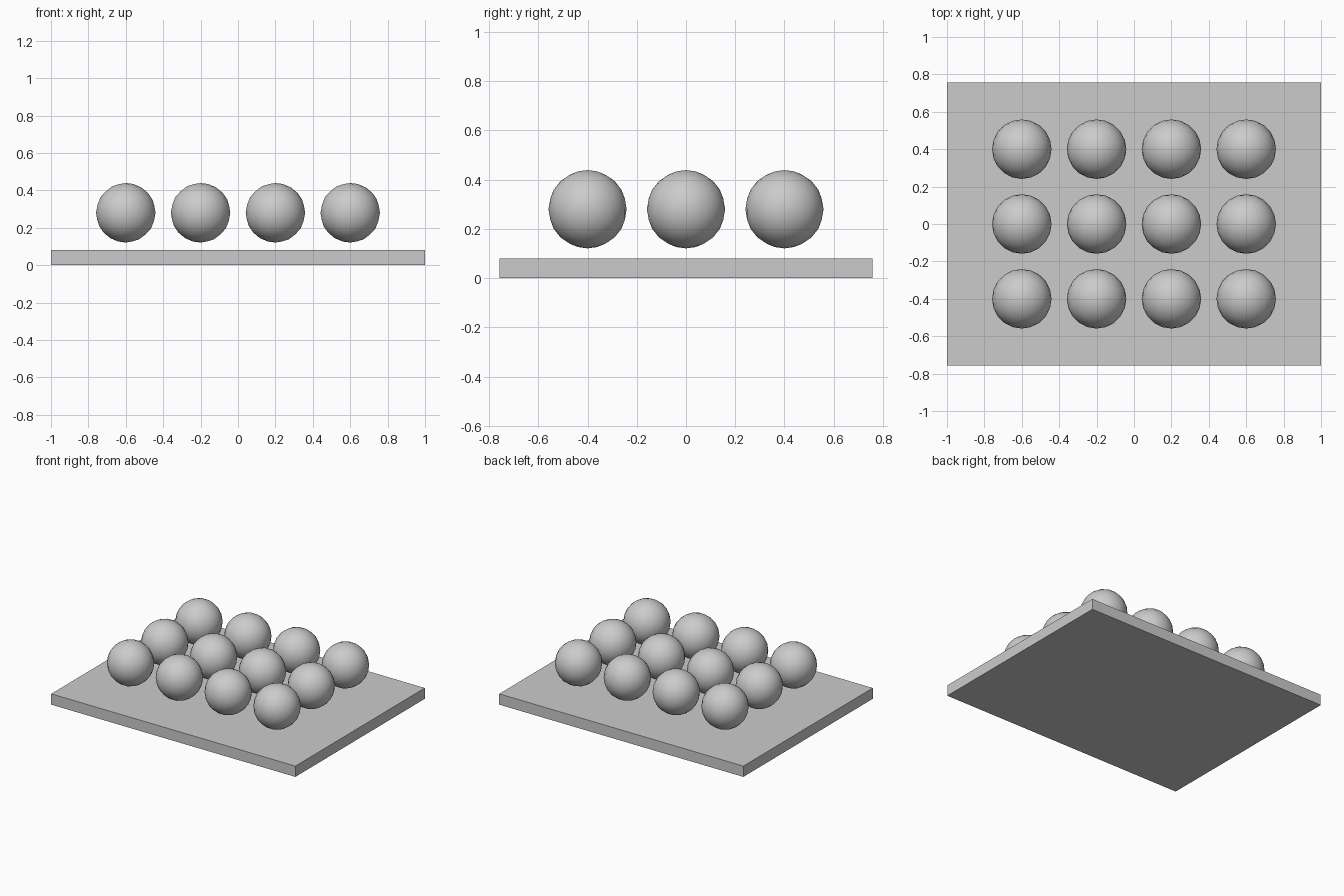
import bpy

# Remove the default cube
old = bpy.data.objects.get("Cube")
if old:
    bpy.data.objects.remove(old, do_unlink=True)

# Single grey material
grey = bpy.data.materials.new("plain_grey")
grey.use_nodes = True
colour = (0.6, 0.6, 0.6, 1)
grey.diffuse_color = colour
for node in grey.node_tree.nodes:
    if node.type == 'BSDF_PRINCIPLED':
        node.inputs["Base Color"].default_value = colour

# Flat base plate
bpy.ops.mesh.primitive_cube_add(size=1, location=(0, 0, 0.04))
plate = bpy.context.object
plate.name = "base_plate"
plate.scale = (2, 1.514, 0.08)
bpy.ops.object.transform_apply(location=False, rotation=False, scale=True)
plate.data.materials.append(grey)

# One smooth ball, shared by the whole grid
bpy.ops.mesh.primitive_ico_sphere_add(subdivisions=3, radius=0.159)
first = bpy.context.object
bpy.ops.object.shade_smooth()
first.data.materials.append(grey)

# Floating balls: three rows of four
spacing = 0.4
for row in range(3):
    for col in range(4):
        ball = first
        if row or col:
            ball = first.copy()
            bpy.context.collection.objects.link(ball)
        ball.name = f"ball_row{row + 1}_col{col + 1}"
        ball.location = ((col - 1.5) * spacing, (row - 1) * spacing, 0.28)
